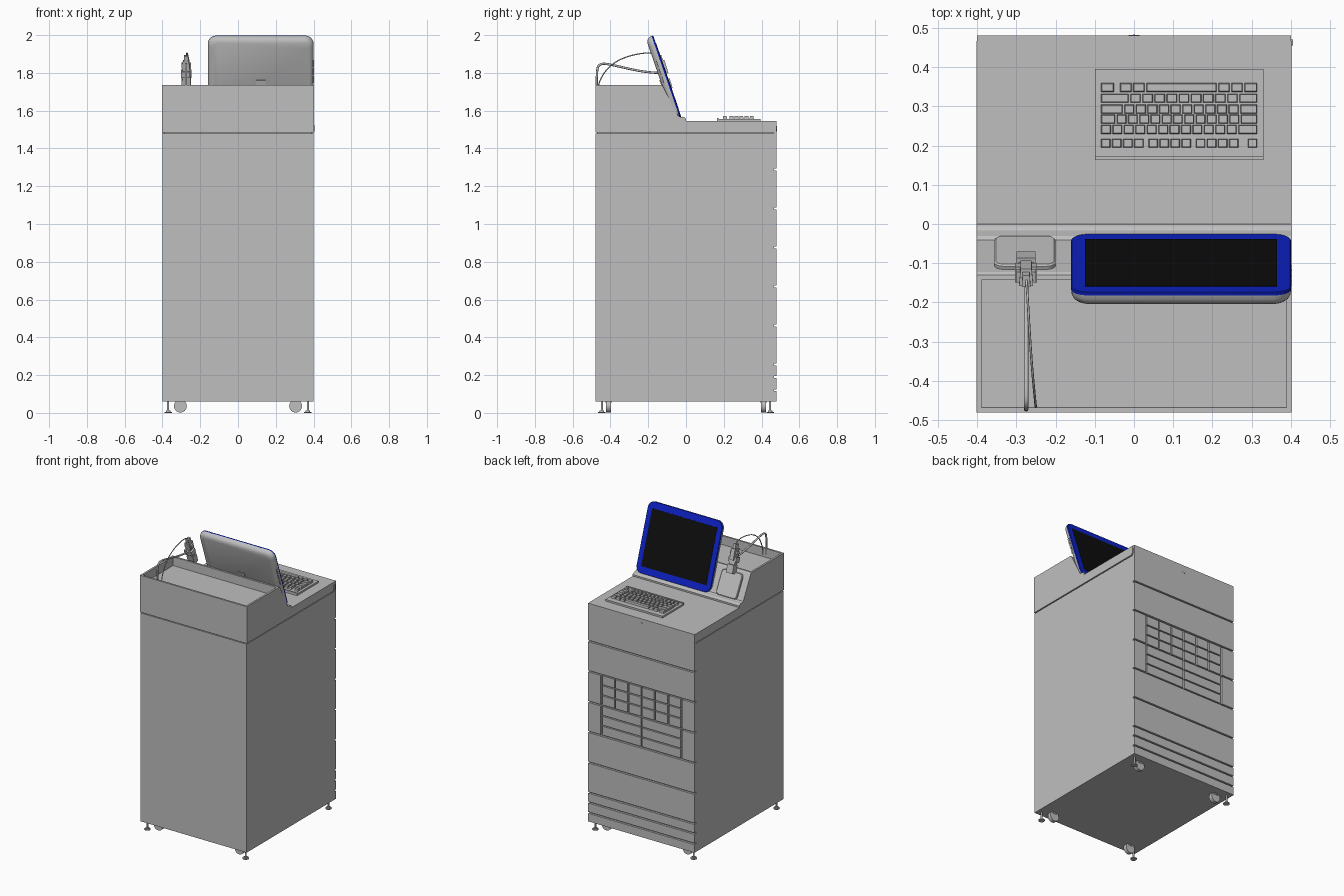
import bpy, bmesh, math
from mathutils import Matrix, Vector

if "Cube" in bpy.data.objects:
    bpy.data.objects.remove(bpy.data.objects["Cube"])


def material(name, col):
    m = bpy.data.materials.new(name)
    m.diffuse_color = (*col, 1)
    m.use_nodes = True
    m.node_tree.nodes["Principled BSDF"].inputs["Base Color"].default_value = m.diffuse_color
    return m


GREY = material("light_grey", (0.52, 0.52, 0.52))
BLUE = material("bezel_blue", (0.004, 0.016, 0.58))
BLACK = material("screen_black", (0.004, 0.004, 0.004))


def finish(name, bm, mat=GREY, matrix=None, smooth=False):
    bmesh.ops.recalc_face_normals(bm, faces=bm.faces)
    me = bpy.data.meshes.new(name)
    bm.to_mesh(me)
    bm.free()
    ob = bpy.data.objects.new(name, me)
    bpy.context.collection.objects.link(ob)
    me.materials.append(mat)
    if matrix:
        ob.matrix_world = matrix
    if smooth:
        bpy.ops.object.select_all(action='DESELECT')
        ob.select_set(True)
        bpy.context.view_layer.objects.active = ob
        bpy.ops.object.shade_smooth_by_angle(angle=math.radians(35))
    return ob


def add_box(bm, x0, x1, y0, y1, z0, z1, taper=0.0):
    """Box between limits; taper shrinks the top face."""
    vs = [bm.verts.new((x, y, z0)) for x, y in ((x0, y0), (x1, y0), (x1, y1), (x0, y1))]
    t = taper
    vs += [bm.verts.new((x, y, z1)) for x, y in
           ((x0 + t, y0 + t), (x1 - t, y0 + t), (x1 - t, y1 - t), (x0 + t, y1 - t))]
    for f in ((3, 2, 1, 0), (4, 5, 6, 7), (0, 1, 5, 4), (1, 2, 6, 5), (2, 3, 7, 6), (3, 0, 4, 7)):
        bm.faces.new([vs[i] for i in f])


def boxes(name, specs, mat=GREY, matrix=None):
    bm = bmesh.new()
    for s in specs:
        add_box(bm, *s)
    return finish(name, bm, mat, matrix)


def add_cyl(bm, r, depth, centre, axis='Z', seg=24):
    rot = Matrix.Rotation(math.pi / 2, 4, 'X') if axis == 'Y' else Matrix()
    bmesh.ops.create_cone(bm, cap_ends=True, segments=seg, radius1=r, radius2=r, depth=depth,
                          matrix=Matrix.Translation(centre) @ rot)


def rounded_loft(name, w, h, r, layers, mat, matrix):
    """Stack of rounded rectangles; layers = (normal offset, inset)."""
    bm = bmesh.new()
    rings = []
    for d, ins in layers:
        ring, a, b, rr = [], w / 2 - ins, h / 2 - ins, max(r - ins * 0.5, 0.005)
        for q, (sx, sy) in enumerate(((1, 1), (-1, 1), (-1, -1), (1, -1))):
            for k in range(7):
                t = (q + k / 6) * math.pi / 2
                ring.append(bm.verts.new((sx * (a - rr) + rr * math.cos(t),
                                          h / 2 + sy * (b - rr) + rr * math.sin(t), d)))
        rings.append(ring)
    n = len(rings[0])
    for p, q in zip(rings, rings[1:]):
        for i in range(n):
            bm.faces.new((p[i], p[(i + 1) % n], q[(i + 1) % n], q[i]))
    bm.faces.new(rings[0])
    bm.faces.new(rings[-1])
    return finish(name, bm, mat, matrix, smooth=True)


def tilted(x, y, z, deg):
    """Frame whose Y runs up a backward-leaning plane and Z faces the operator."""
    s, c = math.sin(math.radians(deg)), math.cos(math.radians(deg))
    m = Matrix(((-1, 0, 0), (0, -s, c), (0, c, s))).to_4x4()
    return Matrix.Translation((x, y, z)) @ m


# Cabinet core
boxes("cabinet_body", [(-0.4, 0.4, -0.478, 0.466, 0.06, 1.478),
                       (-0.392, 0.392, -0.47, 0.466, 1.478, 1.484)])

# Console housing: side profile, with a recessed tray in the raised rear top
prof = [(-0.48, 1.484), (0.466, 1.484), (0.466, 1.545), (0.0, 1.545), (0.0, 1.556), (-0.006, 1.564),
        (-0.016, 1.568), (-0.03, 1.567), (-0.041, 1.572), (-0.122, 1.728), (-0.13, 1.735), (-0.48, 1.735)]
bm = bmesh.new()
sides = [[bm.verts.new((x, y, z)) for y, z in prof] for x in (-0.402, 0.402)]
n = len(prof)
for i in range(n):
    bm.faces.new((sides[0][i], sides[0][(i + 1) % n], sides[1][(i + 1) % n], sides[1][i]))
for s in sides:
    bm.faces.new(s)
bmesh.ops.recalc_face_normals(bm, faces=bm.faces)
bm.faces.ensure_lookup_table()
top = [f for f in bm.faces if f.calc_center_median().z > 1.734]
bmesh.ops.inset_region(bm, faces=top, thickness=0.018, depth=0)
bmesh.ops.inset_region(bm, faces=top, thickness=0.0005, depth=-0.06)
finish("console_housing", bm)

# Full-width drawer fronts
G = 0.005
levels = [1.552, 1.288, 1.083, 0.875, 0.67, 0.462, 0.257, 0.19, 0.12, 0.055]
Y0, Y1 = 0.464, 0.48
fronts, cells = [], []
for i, (hi, lo) in enumerate(zip(levels, levels[1:])):
    z0, z1 = lo + G, min(hi - G, 1.545)
    if i in (2, 3):
        # Side strips and small drawer grid
        fronts += [(s - 0.047, s + 0.047, Y0, Y1, z0, z1) for s in (-0.353, 0.353)]
        cols = 6 if i == 2 else 2
        cw, rh = 0.6 / cols, (z1 - z0 + 0.008) / 3
        for c in range(cols):
            for r in range(3):
                x, z = -0.3 + c * cw, z0 - 0.004 + r * rh
                cells.append((x + 0.005, x + cw - 0.005, Y0, Y1 - 0.002, z + 0.004, z + rh - 0.004))
    else:
        fronts.append((-0.4, 0.4, Y0, Y1, z0, z1))
boxes("drawer_fronts", fronts)
boxes("small_drawers", cells)

# Lock on the top drawer
bm = bmesh.new()
add_cyl(bm, 0.014, 0.006, (0, 0.479, 1.505), 'Y')
add_box(bm, -0.002, 0.002, 0.48, 0.483, 1.496, 1.514)
finish("drawer_lock", bm, smooth=True)
boxes("side_latch", [(0.398, 0.405, 0.455, 0.47, 1.49, 1.525)])

# Casters and levelling feet
bm = bmesh.new()
for sx in (-1, 1):
    for sy in (-1, 1):
        add_cyl(bm, 0.034, 0.026, (sx * 0.305, sy * 0.41, 0.036), 'Y', 32)
        add_box(bm, sx * 0.305 - 0.018, sx * 0.305 + 0.018, sy * 0.41 - 0.016, sy * 0.41 + 0.016, 0.052, 0.062)
finish("casters", bm, smooth=True)
bm = bmesh.new()
for sx in (-1, 1):
    for sy in (-1, 1):
        add_cyl(bm, 0.02, 0.006, (sx * 0.37, sy * 0.445, 0.003))
        add_cyl(bm, 0.012, 0.006, (sx * 0.37, sy * 0.445, 0.009))
        add_cyl(bm, 0.006, 0.056, (sx * 0.37, sy * 0.445, 0.036), seg=12)
finish("levelling_feet", bm, smooth=True)

# Monitor: shell, bezel, screen
mon = tilted(0.12, -0.025, 1.566, 19)
W, H = 0.56, 0.457
rounded_loft("monitor_shell", W, H, 0.045,
             [(-0.008, 0), (-0.02, 0.001), (-0.03, 0.006), (-0.037, 0.014), (-0.042, 0.028)], GREY, mon)
rounded_loft("monitor_bezel", W, H, 0.045, [(0, 0.002), (-0.002, 0), (-0.009, 0)], BLUE, mon)
boxes("monitor_screen", [(-0.245, 0.245, 0.045, 0.412, -0.002, 0.0015)], BLACK, mon)
boxes("monitor_rear_port", [(-0.025, 0.025, 0.175, 0.222, -0.046, -0.035)], GREY, mon)
boxes("monitor_buttons", [(-0.283, -0.277, v, v + 0.035, -0.028, -0.015) for v in (0.2, 0.245, 0.29)], GREY, mon)

# Scanner mount plate on the slope
slope = tilted(-0.278, -0.038, 1.57, 27.4)
rounded_loft("scanner_mount_plate", 0.156, 0.165, 0.022,
             [(-0.004, 0), (0.007, 0), (0.011, 0.004)], GREY, slope)

# Handheld scanner in its cradle
hand = tilted(-0.275, -0.088, 1.735, 17)
boxes("scanner_cradle", [(-0.024, 0.024, -0.02, 0.035, -0.03, 0.012),
                         (-0.028, 0.028, 0.05, 0.085, -0.038, 0.004),
                         (-0.02, 0.02, 0.03, 0.055, -0.03, 0.0)], GREY, hand)
boxes("scanner_body", [(-0.018, 0.018, 0.06, 0.14, -0.03, 0.014, 0.004),
                       (-0.025, 0.025, 0.1, 0.125, -0.026, 0.002),
                       (-0.011, 0.011, 0.135, 0.168, -0.024, 0.006, 0.002)], GREY, hand)


# Cables
def cable(name, pts, r):
    cu = bpy.data.curves.new(name, 'CURVE')
    cu.dimensions = '3D'
    cu.bevel_depth, cu.bevel_resolution, cu.use_fill_caps = r, 2, True
    sp = cu.splines.new('NURBS')
    sp.points.add(len(pts) - 1)
    for p, c in zip(sp.points, pts):
        p.co = (*c, 1)
    sp.order_u, sp.use_endpoint_u, sp.resolution_u = 4, True, 8
    ob = bpy.data.objects.new(name, cu)
    bpy.context.collection.objects.link(ob)
    cu.materials.append(GREY)
    bpy.ops.object.select_all(action='DESELECT')
    ob.select_set(True)
    bpy.context.view_layer.objects.active = ob
    bpy.ops.object.convert(target='MESH')


cable("scanner_cable", [(-0.275, -0.125, 1.80), (-0.275, -0.2, 1.80), (-0.275, -0.32, 1.825),
                        (-0.275, -0.42, 1.85), (-0.275, -0.475, 1.85), (-0.275, -0.472, 1.78),
                        (-0.275, -0.472, 1.69)], 0.006)
cable("cradle_cable", [(-0.275, -0.135, 1.885), (-0.272, -0.17, 1.91), (-0.268, -0.25, 1.905),
                       (-0.26, -0.37, 1.87), (-0.252, -0.45, 1.79), (-0.25, -0.47, 1.72),
                       (-0.25, -0.465, 1.69)], 0.003)

# Keyboard base: wedge with a raised rear lip
boxes("keyboard_base", [(-0.1, 0.33, 0.168, 0.395, 1.544, 1.557), (-0.1, 0.33, 0.163, 0.172, 1.544, 1.562)])

# Keys: rows of key widths in units, negative = gap
rows = [(0.348, [1.1, -.35, 1, 1, 5.5, 1, 1, 1.1]),
        (0.3205, [2.4] + [1] * 9 + [1.6]),
        (0.293, [2] + [1] * 10 + [1.6]),
        (0.2675, [1.4] + [1] * 11 + [1.6]),
        (0.241, [1] * 12 + [1.8]),
        (0.206, [1] * 4 + [-.3] + [1] * 4 + [-.3] + [1] * 4 + [-.7, 1])]
keys = []
for y, widths in rows:
    unit = 0.402 / sum(abs(w) for w in widths)
    x = -0.086
    for w in widths:
        if w > 0:
            keys.append((x + 0.002, x + w * unit - 0.002, y - 0.0115, y + 0.0115, 1.555, 1.571, 0.002))
        x += abs(w) * unit
boxes("keyboard_keys", keys)
